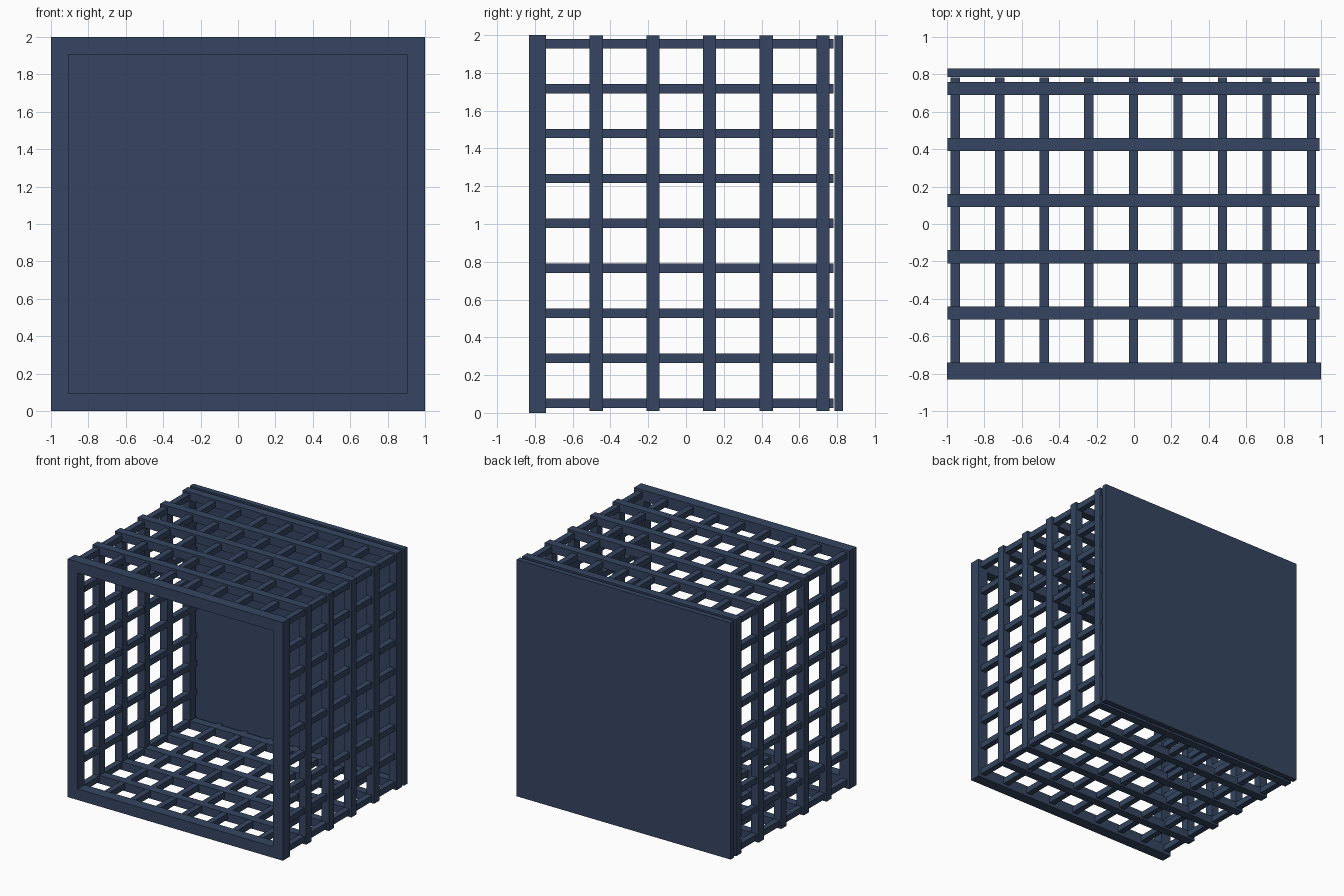
import bpy, bmesh

if "Cube" in bpy.data.objects:
    bpy.data.objects.remove(bpy.data.objects["Cube"])

mat = bpy.data.materials.new("navy_paint")
mat.diffuse_color = (0.035, 0.06, 0.12, 1)
mat.use_nodes = True
mat.node_tree.nodes["Principled BSDF"].inputs["Base Color"].default_value = mat.diffuse_color
CX, CZ = -0.003, 1.003      # centre of the cage section


def finish(name, bm):
    bmesh.ops.recalc_face_normals(bm, faces=bm.faces)
    me = bpy.data.meshes.new(name)
    bm.to_mesh(me)
    bm.free()
    me.materials.append(mat)
    ob = bpy.data.objects.new(name, me)
    bpy.context.collection.objects.link(ob)


def box(name, x0, x1, y0, y1, z0, z1):
    bm = bmesh.new()
    bmesh.ops.create_cube(bm, size=1)
    for v in bm.verts:
        v.co = ((x0 + x1) / 2 + v.co.x * (x1 - x0),
                (y0 + y1) / 2 + v.co.y * (y1 - y0),
                (z0 + z1) / 2 + v.co.z * (z1 - z0))
    finish(name, bm)


def square_ring(name, cx, cz, outer, inner, y0, y1):
    bm = bmesh.new()
    corners = ((-1, -1), (1, -1), (1, 1), (-1, 1))
    loops = [[bm.verts.new((cx + sx * h, y, cz + sz * h)) for sx, sz in corners]
             for h, y in ((outer, y0), (outer, y1), (inner, y1), (inner, y0))]
    for i in range(4):
        a, b = loops[i], loops[(i + 1) % 4]
        for j in range(4):
            k = (j + 1) % 4
            bm.faces.new((a[j], a[k], b[k], b[j]))
    finish(name, bm)


# Front frame and solid back panel
square_ring("front_frame", 0, 1, 1.0, 0.907, -0.832, -0.74)
box("back_panel", CX - 0.994, CX + 0.994, 0.787, 0.832, CZ - 0.994, CZ + 0.994)

# Hoops around the cage
for i in range(5):
    y = -0.475 + 0.3 * i
    square_ring(f"hoop_{i}", CX, CZ, 0.994, 0.925, y - 0.035, y + 0.035)

# Lengthwise bars on all four sides, corners shared
for i in range(-4, 5):
    for k in range(-4, 5):
        if max(abs(i), abs(k)) == 4:
            x, z = CX + i * 0.238, CZ + k * 0.238
            box("length_bar", x - 0.025, x + 0.025, -0.745, 0.782, z - 0.025, z + 0.025)
